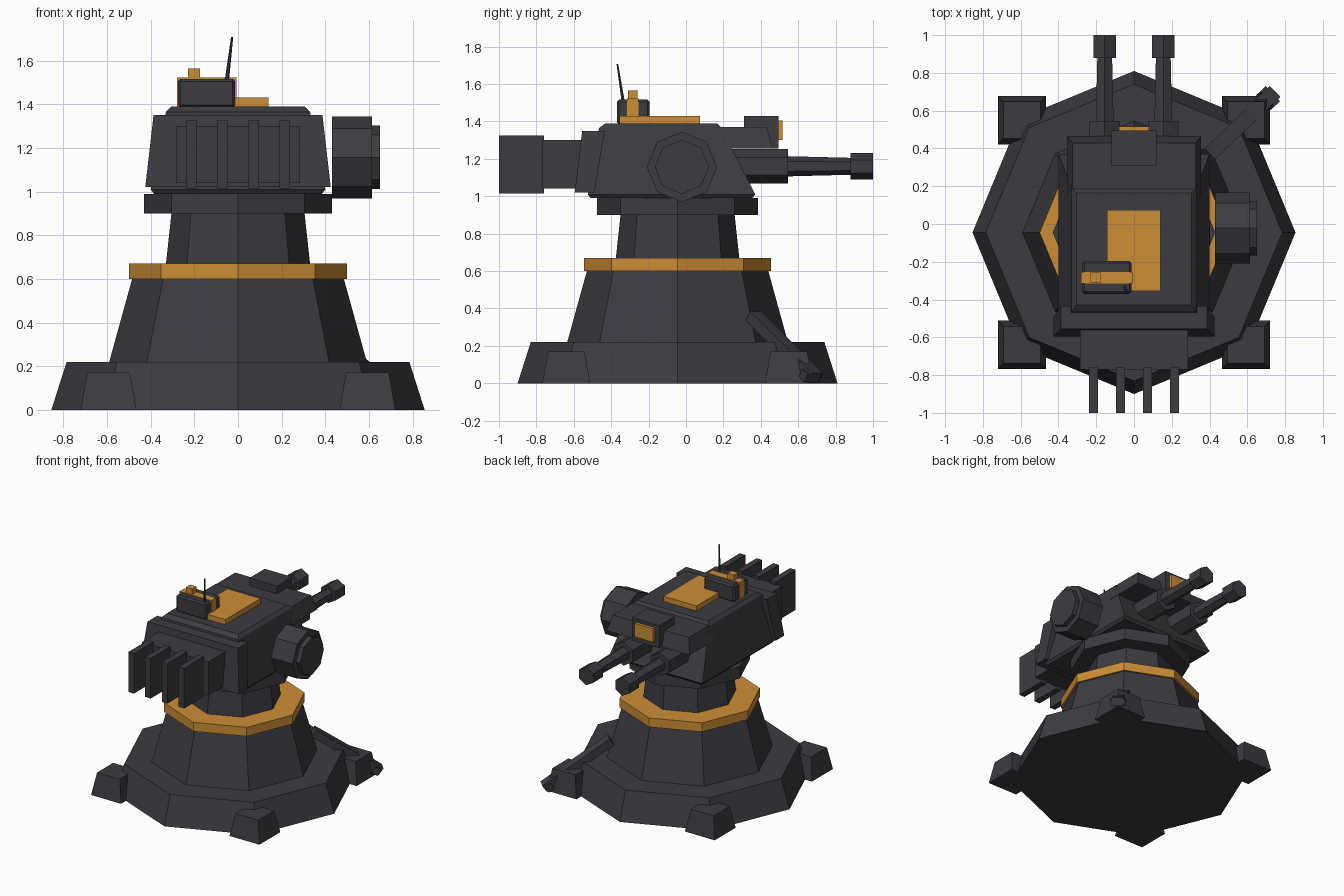
import bpy, math
from mathutils import Vector

if "Cube" in bpy.data.objects:
    bpy.data.objects.remove(bpy.data.objects["Cube"])


def material(name, rgb):
    m = bpy.data.materials.new(name)
    m.diffuse_color = (*rgb, 1)
    m.use_nodes = True
    m.node_tree.nodes["Principled BSDF"].inputs["Base Color"].default_value = m.diffuse_color
    return m


DARK = material("dark_gunmetal", (0.045, 0.044, 0.053))
ORANGE = material("amber_paint", (0.60, 0.27, 0.036))
CY = -0.045  # pedestal centre in y


def loft(name, rings, mat, bevel=0):
    """Closed solid through rings that all have the same point count."""
    n = len(rings[0])
    verts = [p for ring in rings for p in ring]
    faces = [(k * n + i, k * n + (i + 1) % n, (k + 1) * n + (i + 1) % n, (k + 1) * n + i)
             for k in range(len(rings) - 1) for i in range(n)]
    faces += [tuple(reversed(range(n))), tuple(range(len(verts) - n, len(verts)))]
    me = bpy.data.meshes.new(name)
    me.from_pydata(verts, [], faces)
    me.materials.append(mat)
    ob = bpy.data.objects.new(name, me)
    bpy.context.collection.objects.link(ob)
    if bevel:
        b = ob.modifiers.new("bevel", 'BEVEL')
        b.width, b.segments = bevel, 1
    return ob


def layers(name, levels, mat=DARK, bevel=0):
    """Rectangles (z, x0, x1, y0, y1) stacked in z."""
    return loft(name, [[(x0, y0, z), (x1, y0, z), (x1, y1, z), (x0, y1, z)]
                       for z, x0, x1, y0, y1 in levels], mat, bevel)


def box(name, x0, x1, y0, y1, z0, z1, mat=DARK, bevel=0):
    return layers(name, [(z0, x0, x1, y0, y1), (z1, x0, x1, y0, y1)], mat, bevel)


def turned(name, origin, axis, steps, sides, mat=DARK):
    """Faceted turned solid: steps are (distance along axis, radius)."""
    o, a = Vector(origin), Vector(axis).normalized()
    up = Vector((1, 0, 0)) if abs(a.z) > 0.9 else Vector((0, 0, 1))
    u = (up - a * up.dot(a)).normalized()
    w = a.cross(u)
    rings = []
    for t, r in steps:
        angs = [2 * math.pi * i / sides for i in range(sides)]
        rings.append([o + a * t + (u * math.cos(g) + w * math.sin(g)) * r for g in angs])
    return loft(name, rings, mat)


# Pedestal: octagonal tiers
UP = (0, 0, 1)
for name, z0, r0, z1, r1, mat in [
        ("base_plinth", 0, 0.855, 0.22, 0.785, DARK),
        ("pedestal_cone", 0.22, 0.59, 0.60, 0.485, DARK),
        ("amber_ring", 0.60, 0.50, 0.67, 0.50, ORANGE),
        ("neck", 0.67, 0.33, 0.90, 0.305, DARK),
        ("turntable_collar", 0.90, 0.43, 0.99, 0.43, DARK)]:
    turned(name, (0, CY, 0), UP, [(z0, r0), (z1, r1)], 8, mat)

# Four corner feet
for sx in (-1, 1):
    for sy in (-1, 1):
        cx, cy = sx * 0.593, CY + sy * 0.595
        layers("corner_foot", [(z, cx - h, cx + h, cy - h, cy + h)
                               for z, h in ((0, 0.128), (0.17, 0.098))])

# Slanted brace running down over one foot, with a small end cleat
start, end = Vector((0.39, 0.36, 0.36)), Vector((0.735, 0.69, 0.03))
d = (end - start).normalized()
side = d.cross(Vector(UP)).normalized()
top = side.cross(d)


def bar(name, p, q, w, h):
    loft(name, [[c + side * w * i + top * h * j for i, j in ((-1, -1), (1, -1), (1, 1), (-1, 1))]
                for c in (p, q)], DARK)


bar("brace", start, end, 0.04, 0.03)
bar("brace_cleat", end - d * 0.06 - top * 0.01, end - d * 0.01 - top * 0.01, 0.055, 0.025)

# Turret hull with chamfered top and bottom, sloped front
layers("turret_hull", [(0.99, -0.385, 0.385, -0.51, 0.355),
                       (1.01, -0.40, 0.40, -0.525, 0.37),
                       (1.365, -0.33, 0.33, -0.465, 0.19),
                       (1.39, -0.305, 0.305, -0.43, 0.165)])
layers("rear_plate", [(1.02, -0.425, 0.425, -0.595, -0.49),
                      (1.35, -0.387, 0.387, -0.555, -0.435)])

# Radiator block and fins
box("radiator_block", -0.285, 0.285, -0.77, -0.53, 1.04, 1.30)
for x in (-0.215, -0.072, 0.072, 0.215):
    box("radiator_fin", x - 0.024, x + 0.024, -1.0, -0.76, 1.015, 1.325)

# Hood over the guns, optic housing and lens
layers("gun_hood", [(1.255, -0.355, 0.355, 0.15, 0.465),
                    (1.37, -0.325, 0.325, 0.13, 0.43)])
box("optic_housing", -0.118, 0.118, 0.31, 0.495, 1.255, 1.43)
box("optic_lens", -0.08, 0.08, 0.47, 0.517, 1.30, 1.405, ORANGE)

# Twin guns
for x in (-0.155, 0.155):
    o = (x, 0, 1.16)
    turned("gun_breech", o, (0, 1, 0), [(0.24, 0.092), (0.545, 0.092)], 6)
    turned("gun_barrel", o, (0, 1, 0), [(0.54, 0.054), (0.89, 0.045)], 6)
    turned("gun_muzzle", o, (0, 1, 0), [(0.88, 0.07), (1.0, 0.07)], 6)

# Side drum
turned("side_drum", (0, -0.022, 1.157), (1, 0, 0), [(0.43, 0.188), (0.615, 0.188)], 8)
turned("drum_cap", (0, -0.022, 1.157), (1, 0, 0), [(0.61, 0.145), (0.65, 0.145)], 8)

# Roof hatch, roof sensor with strap, antenna
box("roof_hatch", -0.143, 0.14, -0.355, 0.075, 1.385, 1.43, ORANGE)
box("roof_sensor", -0.275, -0.013, -0.37, -0.195, 1.385, 1.517, DARK, 0.012)
box("sensor_strap", -0.280, -0.008, -0.315, -0.255, 1.385, 1.522, ORANGE)
box("strap_buckle", -0.23, -0.175, -0.31, -0.258, 1.515, 1.565, ORANGE)
foot, tip = Vector((-0.052, -0.335, 1.50)), Vector((-0.027, -0.367, 1.707))
turned("antenna", foot, tip - foot, [(0, 0.010), ((tip - foot).length, 0.005)], 6)
